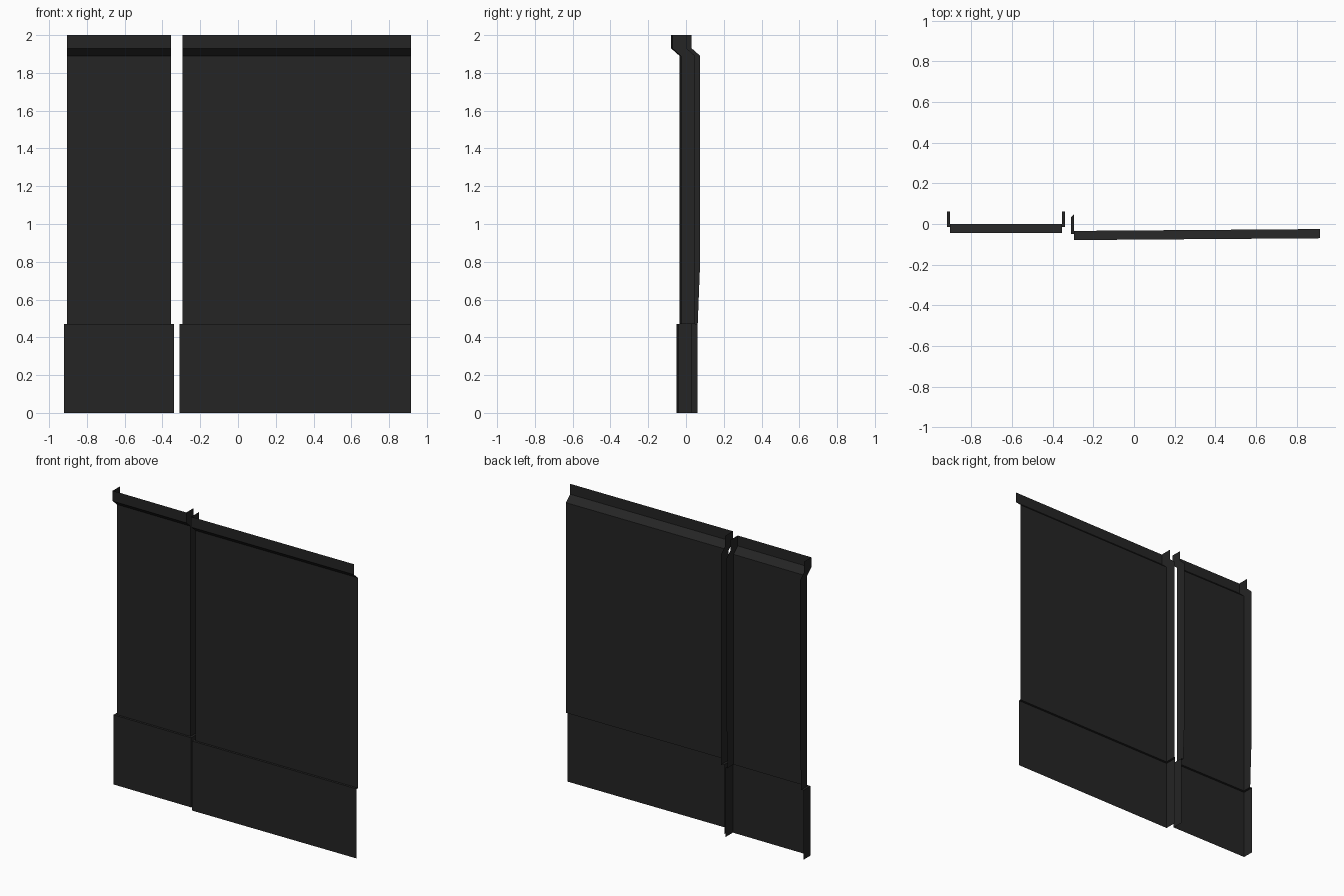
import bpy

if "Cube" in bpy.data.objects:
    bpy.data.objects.remove(bpy.data.objects["Cube"])

mat = bpy.data.materials.new("dark_panel")
mat.diffuse_color = (0.018, 0.018, 0.018, 1)
mat.use_nodes = True
mat.node_tree.nodes["Principled BSDF"].inputs["Base Color"].default_value = mat.diffuse_color

# Shared vertical profile: (z, outward step in x, y shift of the face)
SKIRT = 0.015
LEVELS = [
    (0.00, SKIRT, -SKIRT),   # skirting foot
    (0.47, SKIRT, -SKIRT),   # skirting top
    (0.47, 0.0, 0.0),        # ledge back to wall sheet
    (0.80, 0.0, 0.0),
    (1.89, 0.0, 0.0),        # underside of the cornice
    (1.93, 0.0, -0.045),
    (2.00, 0.0, -0.045),
]


def panel(name, section):
    """Loft an open section through the levels; section(level, step, shift) gives xy points."""
    verts, faces = [], []
    for i, (z, step, shift) in enumerate(LEVELS):
        pts = section(i, step, shift)
        verts += [(x, y, z) for x, y in pts]
    n = len(verts) // len(LEVELS)
    for i in range(len(LEVELS) - 1):
        for j in range(n - 1):
            a = i * n + j
            faces.append((a, a + 1, a + n + 1, a + n))
    mesh = bpy.data.meshes.new(name)
    mesh.from_pydata(verts, [], faces)
    mesh.materials.append(mat)
    obj = bpy.data.objects.new(name, mesh)
    bpy.context.collection.objects.link(obj)
    return obj


# Narrow panel: face with a return on both sides
def narrow(i, step, shift):
    x0, x1 = -0.905 - step, -0.355 + step
    end = 0.062 if i < 3 else 0.075 + shift
    return [(x0, end), (x0, shift), (x1, shift), (x1, end)]


# Wide panel: slightly skewed face with a return on the left only
def wide(i, step, shift):
    x0, x1 = -0.295 - step, 0.915
    return [(x0, 0.048 + shift), (x0, -0.034 + shift), (x1, -0.025 + shift)]


panel("narrow_wall_panel", narrow)
panel("wide_wall_panel", wide)
